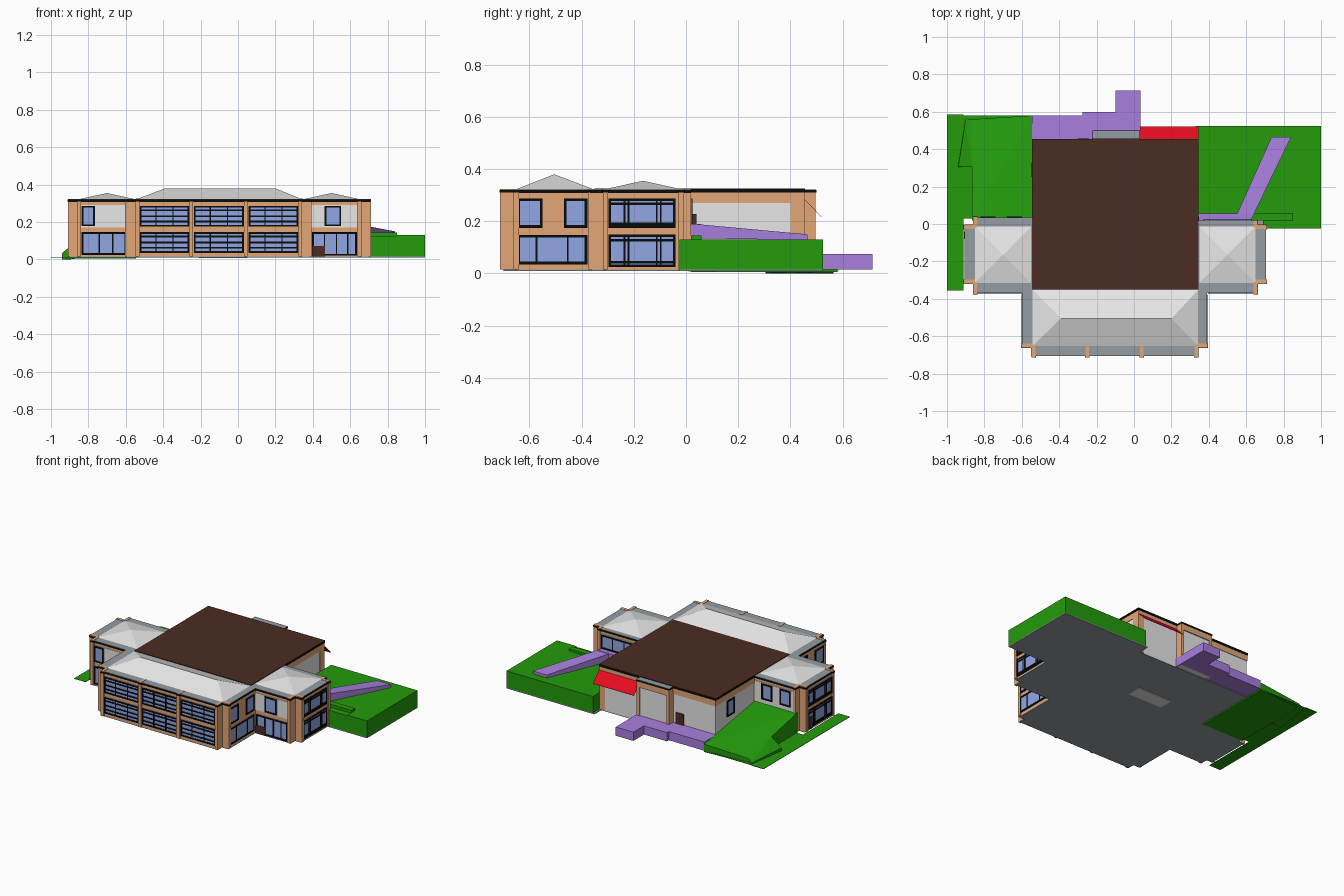
import bpy, bmesh

if "Cube" in bpy.data.objects:
    bpy.data.objects.remove(bpy.data.objects["Cube"])

def mat(name, r, g, b):
    lin = lambda c: ((c / 255 + 0.055) / 1.055) ** 2.4 if c > 10 else c / 255 / 12.92
    m = bpy.data.materials.new(name)
    m.diffuse_color = (lin(r), lin(g), lin(b), 1)
    m.use_nodes = True
    m.node_tree.nodes["Principled BSDF"].inputs["Base Color"].default_value = m.diffuse_color
    return m

ORANGE = mat("orange_brick", 228, 167, 119)
BLACK = mat("black_trim", 8, 9, 9)
GLASS = mat("blue_glass", 144, 167, 228)
LIGHT = mat("light_grey", 233, 233, 233)
GREY = mat("slate_grey", 147, 157, 163)
BROWN = mat("dark_brown", 75, 45, 36)
GREEN = mat("grass_green", 35, 155, 11)
PURPLE = mat("purple_paving", 168, 127, 222)
RED = mat("red_awning", 244, 13, 36)

def finish(name, bm, m):
    bmesh.ops.recalc_face_normals(bm, faces=bm.faces)
    me = bpy.data.meshes.new(name)
    bm.to_mesh(me)
    bm.free()
    me.materials.append(m)
    ob = bpy.data.objects.new(name, me)
    bpy.context.collection.objects.link(ob)
    return ob

def boxes(name, m, items):
    """Each item is x0, x1, y0, y1, z0, z1."""
    bm = bmesh.new()
    for x0, x1, y0, y1, z0, z1 in items:
        for v in bmesh.ops.create_cube(bm, size=1)["verts"]:
            v.co = (x1 if v.co.x > 0 else x0, y1 if v.co.y > 0 else y0, z1 if v.co.z > 0 else z0)
    return finish(name, bm, m)

def hull(name, m, pts):
    bm = bmesh.new()
    vs = [bm.verts.new(p) for p in pts]
    bmesh.ops.convex_hull(bm, input=vs)
    bmesh.ops.dissolve_limit(bm, angle_limit=0.01, verts=bm.verts, edges=bm.edges)
    return finish(name, bm, m)

def plate(side, plane, a0, a1, z0, z1, t):
    """Box of thickness t on a wall; side is the outward direction, e.g. '-y'."""
    lo, hi = (plane - t, plane) if side[0] == '-' else (plane, plane + t)
    return (a0, a1, lo, hi, z0, z1) if side[1] == 'y' else (lo, hi, a0, a1, z0, z1)

glass, frames = [], []

def window(side, plane, a0, a1, z0, z1, cols=(), rows=(), w=0.01):
    """Glass plate with a black frame and bars at the given fractions."""
    glass.append(plate(side, plane, a0, a1, z0, z1, 0.004))
    bar = lambda *r: frames.append(plate(side, plane, *r, 0.007))
    for a in (a0, a1 - w):
        bar(a, a + w, z0, z1)
    for z in (z0, z1 - w):
        bar(a0, a1, z, z + w)
    for f in cols:
        a = a0 + (a1 - a0) * f
        bar(a - w * .35, a + w * .35, z0, z1)
    for f in rows:
        z = z0 + (z1 - z0) * f
        bar(a0, a1, z - w * .45, z + w * .45)

LOW, UP, B = (0.035, 0.147), (0.175, 0.287), 0.015

# main hall: grey walls, brick band, black coping, brown roof
boxes("hall_walls", LIGHT, [(-.54, .34, -.34, .45, B, .27), (-.215, .025, .44, .49, B, .27)])
boxes("hall_brick_band", ORANGE, [(-.543, .343, -.35, .453, .27, .31), (-.22, .03, .44, .497, .27, .31),
                                  (.30, .343, .40, .453, B, .28), (.008, .03, .44, .497, B, .28),
                                  (-.22, -.198, .44, .497, B, .28)])
boxes("hall_coping", BLACK, [(-.545, .345, -.35, .455, .31, .324), (-.221, .031, .44, .499, .31, .32)])
boxes("hall_roof", BROWN, [(-.545, .345, -.35, .455, .324, .326)])
boxes("entrance_parapet_top", GREY, [(-.22, .03, .456, .498, .32, .322)])
window('-x', -.54, .25, .33, .15, .26)

# front block and two wings: cross-shaped plans shared by walls, coping and top strip
plans = {
    "front_block": [(-.545, .335, -.70, -.34), (-.595, .385, -.655, -.34)],
    "left_wing": [(-.855, -.53, -.362, .03), (-.90, -.53, -.315, -.008)],
    "right_wing": [(.33, .655, -.362, .015), (.33, .70, -.315, -.008)],
}
for n, p in plans.items():
    boxes(n + "_walls", ORANGE, [r + (B, .31) for r in p])
    boxes(n + "_coping", BLACK, [(a - .005, b + .005, c - .006, d + .004, .308, .32) for a, b, c, d in p])
    boxes(n + "_parapet_top", GREY, [(a - .005, b + .005, c - .006, d + .004, .32, .322) for a, b, c, d in p])

# hipped roofs
def hip(name, x0, x1, y0, y1, r0, r1, ry, rz):
    hull(name, LIGHT, [(x, y, .321) for x in (x0, x1) for y in (y0, y1)] + [(r0, ry, rz), (r1, ry, rz)])
hip("front_hip_roof", -.545, .345, -.655, -.35, -.39, .20, -.505, .38)
for n, s, in (("left", -.70), ("right", .50)):
    hip(n + "_pyramid_roof", s - .155, s + .155, -.32, -.01, s, s + .0005, -.165, .355)

# projecting brick piers with black coping wrapped round the top
T = .324
piers = [(x - .01, x + .01, -.713, -.655, B, T) for x in (-.537, -.25, .042, .333)]
piers += [(-.603, -.54, -.66, -.64, B, T), (.33, .393, -.66, -.64, B, T)]
for c, s in ((-.70, -1), (.50, 1)):
    def span(a, b):
        return tuple(sorted((c + s * a, c + s * b)))
    piers += [span(.14, .16) + (-.375, -.31, B, T), span(.15, .21) + (-.318, -.298, B, T),
              span(.15, .21) + (-.028, -.008, B, T), span(.14, .16) + (-.02, .038 if s < 0 else .02, B, T)]
boxes("brick_piers", ORANGE, piers)
boxes("pier_coping", BLACK, [(a - .002, b + .002, c - .002, d + .002, .31, .32) for a, b, c, d, _, _ in piers])

# front windows: three bays on two floors
for a in (-.527, -.236, .056):
    for z0, z1 in (LOW, UP):
        window('-y', -.70, a, a + .268, z0, z1, (.33, .67), (.25, .5, .78))

# side windows of the front block
for side, px in (('-x', -.595), ('+x', .385)):
    window(side, px, -.645, -.378, *LOW, (.27, .72))
    window(side, px, -.645, -.55, *UP)
    window(side, px, -.468, -.378, *UP)

# outer side windows of the wings
for side, px in (('-x', -.90), ('+x', .70)):
    for z0, z1 in ((.025, .15), UP):
        window(side, px, -.297, -.04, z0, z1, (.24, .3, .72, .78), (.14, .82))

# wing fronts and backs: grey upper walls with windows, glazed ground floor
boxes("wing_grey_panels", LIGHT, [(-.84, -.545, -.364, -.36, .172, .29), (.345, .635, -.364, -.36, .172, .29),
                                  (-.84, -.545, .028, .032, B, .29), (.345, .635, .013, .017, B, .29)])
window('-y', -.364, -.837, -.765, .178, .287)
window('-y', -.364, .462, .552, .178, .287)
window('-y', -.364, -.837, -.598, .025, .147, (.4, .7))
window('-y', -.364, .395, .635, .02, .147, (.28, .55, .8))
for a in (-.82, -.68):
    window('+y', .032, a, a + .08, .178, .287)
window('+y', .017, .37, .63, .192, .287, (.33, .67))
boxes("window_glass", GLASS, glass)
boxes("window_frames", BLACK, frames)

# doors
boxes("doors", BROWN, [(.395, .465, -.372, -.364, .016, .072), (-.30, -.24, .45, .456, .075, .15),
                       (.34, .347, .016, .04, .19, .228), (-.908, -.90, -.08, -.04, .02, .10)])

# thin sloping awning at the back
hull("awning", RED, [(x, y, z) for x in (.032, .345)
                     for y, z in ((.452, .286), (.452, .284), (.52, .217), (.52, .215))])

# ground slab with pale recess underneath
boxes("ground_slab", GREY, [(-.54, .34, -.35, .45, .01, .016), (.33, 1, -.025, .525, .01, .016)] +
      [r + (.01, .016) for p in plans.values() for r in p])
boxes("slab_hatch", LIGHT, [(-.21, .05, .01, .11, .007, .01)])

# raised lawn on the right, with a low rim beside the wing
boxes("right_lawn", GREEN, [(.342, 1, .03, .525, .016, .13), (.85, 1, -.025, .035, .016, .13),
                            (.69, .855, -.025, .035, .016, .125), (.63, .85, .02, .06, .125, .145)])

# landing and ramp on the right
boxes("ramp_landing", PURPLE, [(.346, .63, .018, .055, .13, .19)])
hull("ramp", PURPLE, [(x, y, z) for (x, y, zs) in ((.54, .03, (.135, .19)), (.63, .03, (.135, .19)),
                                                  (.735, .465, (.128, .15)), (.84, .465, (.128, .15))) for z in zs])

# paved terrace at the back
boxes("back_terrace", PURPLE, [(-.545, -.275, .44, .58, B, .075), (-.275, -.1, .44, .60, B, .075),
                               (-.1, .035, .44, .715, B, .075)])

# grass bank on the left, its side slope and the flat verge
bank = [(-.545, .58, .06), (-.545, .02, .15), (-.865, .02, .15), (-.865, .56, .04)]
hull("left_bank", GREEN, bank + [(x, y, .006) for x, y, z in bank])
hull("left_bank_slope", GREEN, [(-.865, .305, .095), (-.865, .305, .005), (-.865, .56, .04), (-.865, .56, .005),
                                (-.9, .565, .02), (-.9, .565, 0), (-.94, .305, .035), (-.94, .305, 0)])
boxes("left_verge", GREEN, [(-1, -.912, -.355, .585, .011, .014), (-.915, -.545, .03, .58, .011, .014)])
